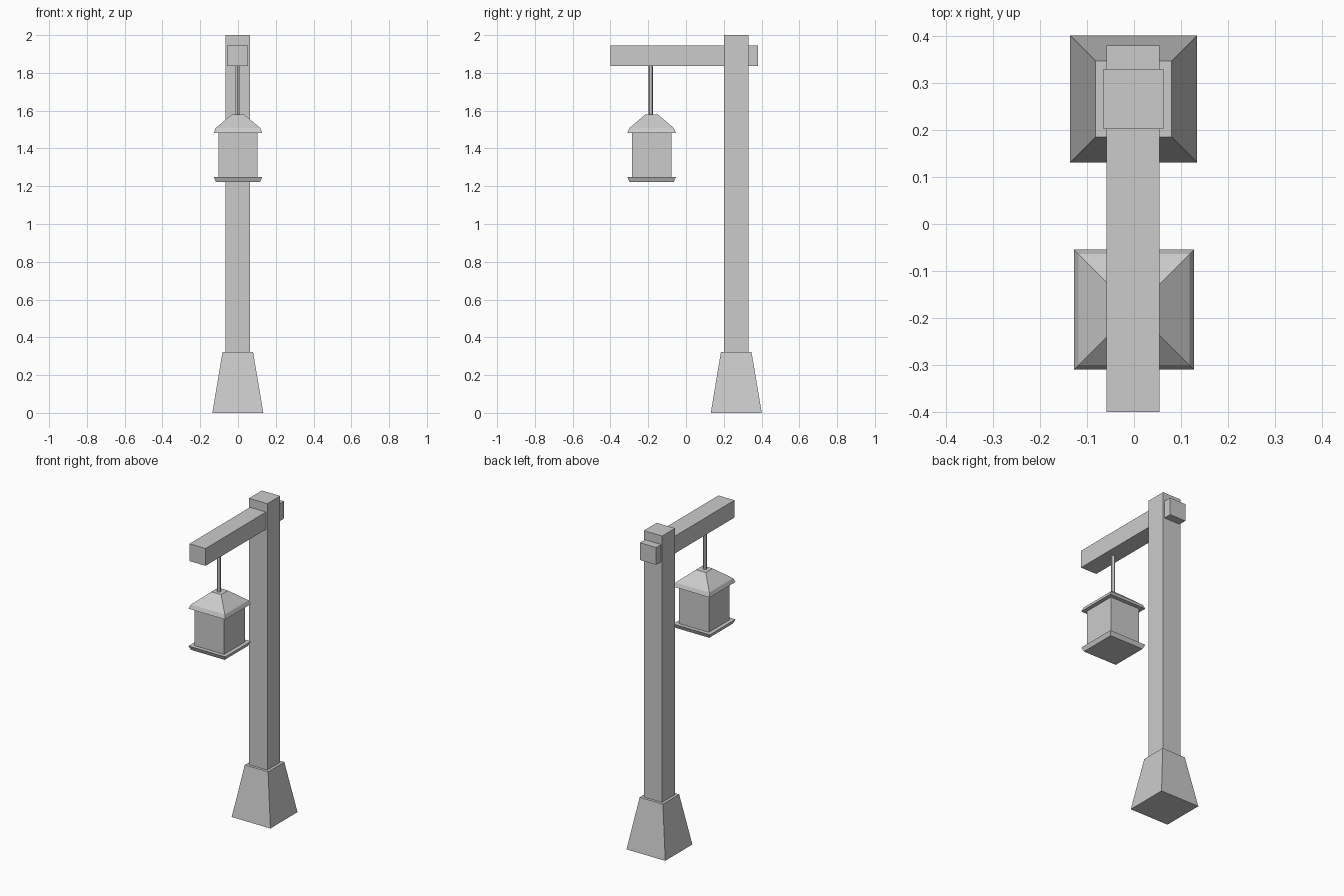
import bpy
import math

if "Cube" in bpy.data.objects:
    bpy.data.objects.remove(bpy.data.objects["Cube"])


def mesh_object(name, verts, faces):
    mesh = bpy.data.meshes.new(name)
    mesh.from_pydata(verts, [], faces)
    mesh.update()
    obj = bpy.data.objects.new(name, mesh)
    bpy.context.collection.objects.link(obj)
    return obj


def stack(name, centre, levels, sides=4):
    """Closed straight-sided solid from (half width, z) levels."""
    cx, cy = centre
    k = 1 / math.cos(math.pi / sides) if sides == 4 else 1
    start = math.pi / 4 if sides == 4 else math.pi / 2
    verts = []
    for r, z in levels:
        for i in range(sides):
            a = start + 2 * math.pi * i / sides
            verts.append((cx + k * r * math.cos(a), cy + k * r * math.sin(a), z))
    faces = [tuple(reversed(range(sides)))]
    for l in range(len(levels) - 1):
        for i in range(sides):
            j = (i + 1) % sides
            b, t = l * sides, (l + 1) * sides
            faces.append((b + i, b + j, t + j, t + i))
    top = (len(levels) - 1) * sides
    faces.append(tuple(range(top, top + sides)))
    return mesh_object(name, verts, faces)


def box(name, lo, hi):
    bpy.ops.mesh.primitive_cube_add(size=1, location=[(a + b) / 2 for a, b in zip(lo, hi)])
    obj = bpy.context.object
    obj.name = name
    obj.scale = [b - a for a, b in zip(lo, hi)]
    return obj


POST = (-0.001, 0.266)
LAMP = (0.0, -0.182)

# Post with flared foot and crossing beam
stack("post_base", POST, [(0.135, 0), (0.081, 0.322)])
stack("post", POST, [(0.064, 0.30), (0.064, 2.0)])
box("beam", (-0.058, -0.40, 1.836), (0.054, 0.38, 1.945))

# Hanging rod
stack("hanging_rod", (-0.002, -0.187), [(0.012, 1.57), (0.012, 1.84)], sides=6)

# Lantern
stack("lantern_floor", LAMP, [(0.117, 1.222), (0.128, 1.248)])
stack("lantern_body", LAMP, [(0.104, 1.24), (0.104, 1.49)])
stack("lantern_roof", LAMP, [(0.128, 1.483), (0.118, 1.508), (0.034, 1.579)])
